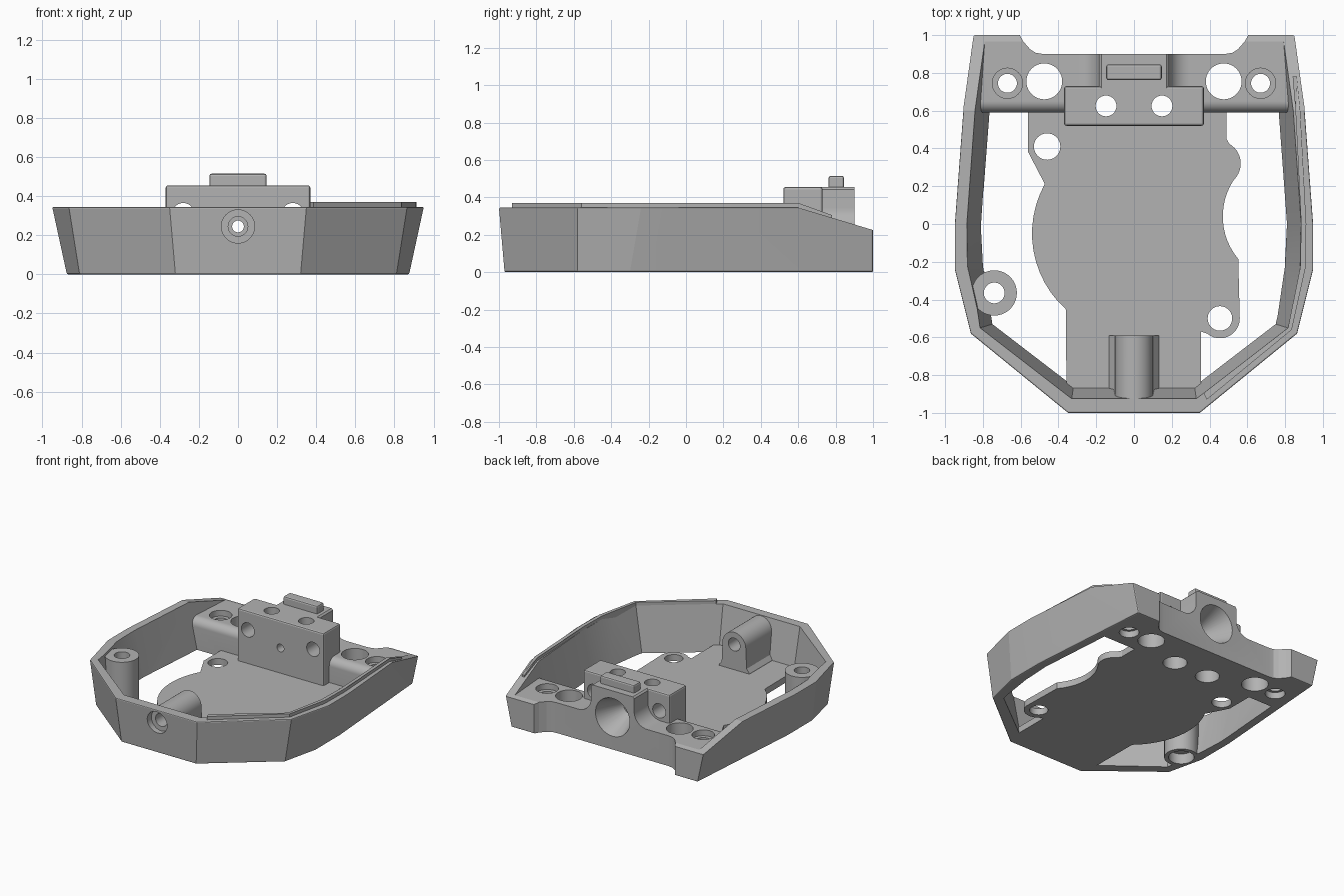
import bpy, bmesh
from math import sin, cos, radians
from mathutils import Matrix, Vector

if "Cube" in bpy.data.objects:
    bpy.data.objects.remove(bpy.data.objects["Cube"], do_unlink=True)

grey = bpy.data.materials.new("plain grey")
grey.use_nodes = True
grey.diffuse_color = (0.45, 0.45, 0.45, 1)
for node in grey.node_tree.nodes:
    if node.type == "BSDF_PRINCIPLED":
        node.inputs["Base Color"].default_value = grey.diffuse_color

RIM = 0.345


def finish(name, bm):
    bmesh.ops.recalc_face_normals(bm, faces=bm.faces[:])
    mesh = bpy.data.meshes.new(name)
    bm.to_mesh(mesh)
    bm.free()
    mesh.materials.append(grey)
    obj = bpy.data.objects.new(name, mesh)
    bpy.context.collection.objects.link(obj)
    return obj


def bridge(name, ring_a, ring_b):
    """Closed solid between two rings of 3D points."""
    bm = bmesh.new()
    a = [bm.verts.new(p) for p in ring_a]
    b = [bm.verts.new(p) for p in ring_b]
    bm.faces.new(a)
    bm.faces.new(b)
    for i in range(len(a)):
        j = (i + 1) % len(a)
        bm.faces.new((a[i], a[j], b[j], b[i]))
    return finish(name, bm)


def prism(name, pts, axis, lo, hi):
    place = {"x": lambda u, v, t: (t, u, v),
             "y": lambda u, v, t: (u, t, v),
             "z": lambda u, v, t: (u, v, t)}[axis]
    return bridge(name, [place(u, v, lo) for u, v in pts], [place(u, v, hi) for u, v in pts])


def flared(name, low, high, z0, z1):
    """Solid through two outlines given at the base and at the rim."""
    def ring(z):
        return [Vector((*p, 0)).lerp(Vector((*q, 0)), z / RIM) + Vector((0, 0, z))
                for p, q in zip(low, high)]
    return bridge(name, ring(z0), ring(z1))


def rod(name, start, axis, length, r1, r2=None):
    bm = bmesh.new()
    turn = Matrix.Rotation(radians(-90), 4, "X") if axis == "y" else Matrix()
    bmesh.ops.create_cone(bm, cap_ends=True, segments=40, radius1=r1,
                          radius2=r1 if r2 is None else r2, depth=length,
                          matrix=Matrix.Translation(start) @ turn
                          @ Matrix.Translation((0, 0, length / 2)))
    return finish(name, bm)


def box(name, x, y0, y1, z0, z1):
    obj = prism(name, [(-x, y0), (x, y0), (x, y1), (-x, y1)], "z", z0, z1)
    return bevel(obj, 0.012)


def apply(obj, mod):
    bpy.context.view_layer.objects.active = obj
    bpy.ops.object.modifier_apply(modifier=mod.name)
    return obj


def bevel(obj, width):
    mod = obj.modifiers.new("bevel", "BEVEL")
    mod.width, mod.segments = width, 2
    mod.limit_method, mod.angle_limit = "ANGLE", radians(55)
    return apply(obj, mod)


def combine(obj, other, operation="DIFFERENCE"):
    mod = obj.modifiers.new("combine", "BOOLEAN")
    mod.operation, mod.solver, mod.object = operation, "EXACT", other
    apply(obj, mod)
    bpy.data.objects.remove(other, do_unlink=True)


def arc(cx, cy, r, a0, a1, n=12):
    angles = [radians(a0 + (a1 - a0) * i / n) for i in range(n + 1)]
    return [(cx + r * cos(a), cy + r * sin(a)) for a in angles]


def mirrored(half):
    return half + [(-x, y) for x, y in reversed(half)]


# Outer and inner wall outlines, at the base and at the rim
outer_low = [(.32, -.97), (.81, -.58), (.875, -.3), (.875, 0), (.80, 1)]
outer_high = [(.35, -1), (.865, -.58), (.95, -.24), (.95, 0), (.875, 1)]
inner_low = [(.32, -.86), (.75, -.53), (.80, -.22), (.81, 0), (.72, 1.2)]
inner_high = [(.33, -.925), (.815, -.55), (.88, -.23), (.885, 0), (.80, 1.2)]

# Cavity, from which everything standing inside the walls is taken away
cavity = flared("cavity", mirrored(inner_low), mirrored(inner_high), -0.1, 0.6)
floor = ([(-.355, -1.1), (.355, -1.1), (.355, -.57)]
         + arc(.455, -.5, .105, 230, 360)
         + arc(.82, .04, .35, 220, 146)
         + arc(.445, .32, .12, -42, 60)
         + [(.49, .45), (.49, .7), (-.56, .7), (-.56, .38)]
         + arc(0, -.05, .54, 151, 228))
combine(cavity, prism("floor_plate", floor, "z", -0.2, 0.05))
shelf = [(.59, -.2)] + arc(.65, .175, .06, 180, 90, 10) + [(1.3, .235), (1.3, -.2)]
combine(cavity, prism("rear_shelf", shelf, "x", -1, 1))
combine(cavity, rod("corner_boss", (-.74, -.365, -.2), "z", .53, .12))
post = [(.14, .02), (.13, .055), (.107, .085)] + arc(0, .24, .1, 0, 90, 10)
post = post[:-1] + [(0, .34)] + [(-x, z) for x, z in reversed(post[:-1])]
combine(cavity, prism("front_post", post, "y", -1.2, -.59))

# Shell with a sloping rear rim
body = bevel(flared("shell", mirrored(outer_low), mirrored(outer_high), 0, RIM), 0.008)
combine(body, cavity)
combine(body, prism("slope", [(.58, .351), (1.2, .165), (1.2, .7), (.58, .7)], "x", -2, 2))

# Rear mounting block: wide bar plus a column blended into the shelf
bar = box("mount_bar", .37, .52, .73, .02, .455)
side = [(.295, .1)] + arc(.295, .345, .11, 270, 180) + [(.185, .443), (.173, .455)]
combine(bar, prism("mount_column", mirrored(side), "y", .65, .97), "UNION")
combine(body, bar, "UNION")

# Notch across the back
notch = [(.66, 1.1), (.605, 1.0), (.585, .965), (.55, .925), (.52, .906), (.48, .9)]
combine(body, prism("notch", mirrored(notch), "z", -.2, .8))

# Vertical holes: x, y, radius, start, length
holes = [(-.46, .41, .07, -.1, .3), (.455, -.5, .065, -.1, .3),
         (-.74, -.365, .055, -.1, .6), (-.74, -.365, .09, -.1, .18)]
for s in (-1, 1):
    holes += [(s * .475, .755, .095, -.1, .6),
              (s * .67, .745, .05, -.1, .6),
              (s * .67, .745, .08, .19, .3),
              (s * .67, .745, .07, -.1, .15),
              (s * .148, .625, .055, -.1, .8),
              (s * .148, .625, .085, -.1, .2)]
for x, y, r, z, length in holes:
    combine(body, rod("hole", (x, y, z), "z", length, r))

# Horizontal holes through the post, the bar and the rear funnel
for s in (-1, 1):
    combine(body, rod("bar_hole", (s * .28, .45, .31), "y", .32, .055))
combine(body, rod("front_recess", (0, -1.1, .245), "y", .16, .085))
combine(body, rod("post_hole", (0, -1.1, .245), "y", .65, .05))
combine(body, rod("centre_hole", (0, .4, .245), "y", .4, .03))
combine(body, rod("funnel", (0, .68, .25), "y", .24, .06, .155))

# Tab on top of the block
tab = box("top_tab", .147, .762, .845, .40, .515)

# Raised ridge along the left part of the rim
start = Vector(inner_high[0]).lerp(Vector(inner_high[1]), .08)
inside = [start] + [Vector(p) for p in inner_high[1:4]] + [Vector((.855, .6)), Vector((.84, .78))]
outside = [Vector(p) for p in ((.385, -.93), (.835, -.56), (.908, -.232),
                               (.912, 0), (.88, .6), (.862, .78))]
ridge = prism("rim_ridge", [tuple(p) for p in inside + outside[::-1]], "z", .30, .37)
for v in ridge.data.vertices:
    v.co.z -= max(0, v.co.y - .6) * .36

# Smooth round surfaces, keep the facets crisp
for obj in (body, tab, ridge):
    bpy.ops.object.select_all(action="DESELECT")
    obj.select_set(True)
    bpy.context.view_layer.objects.active = obj
    bpy.ops.object.shade_smooth_by_angle(angle=radians(11))
